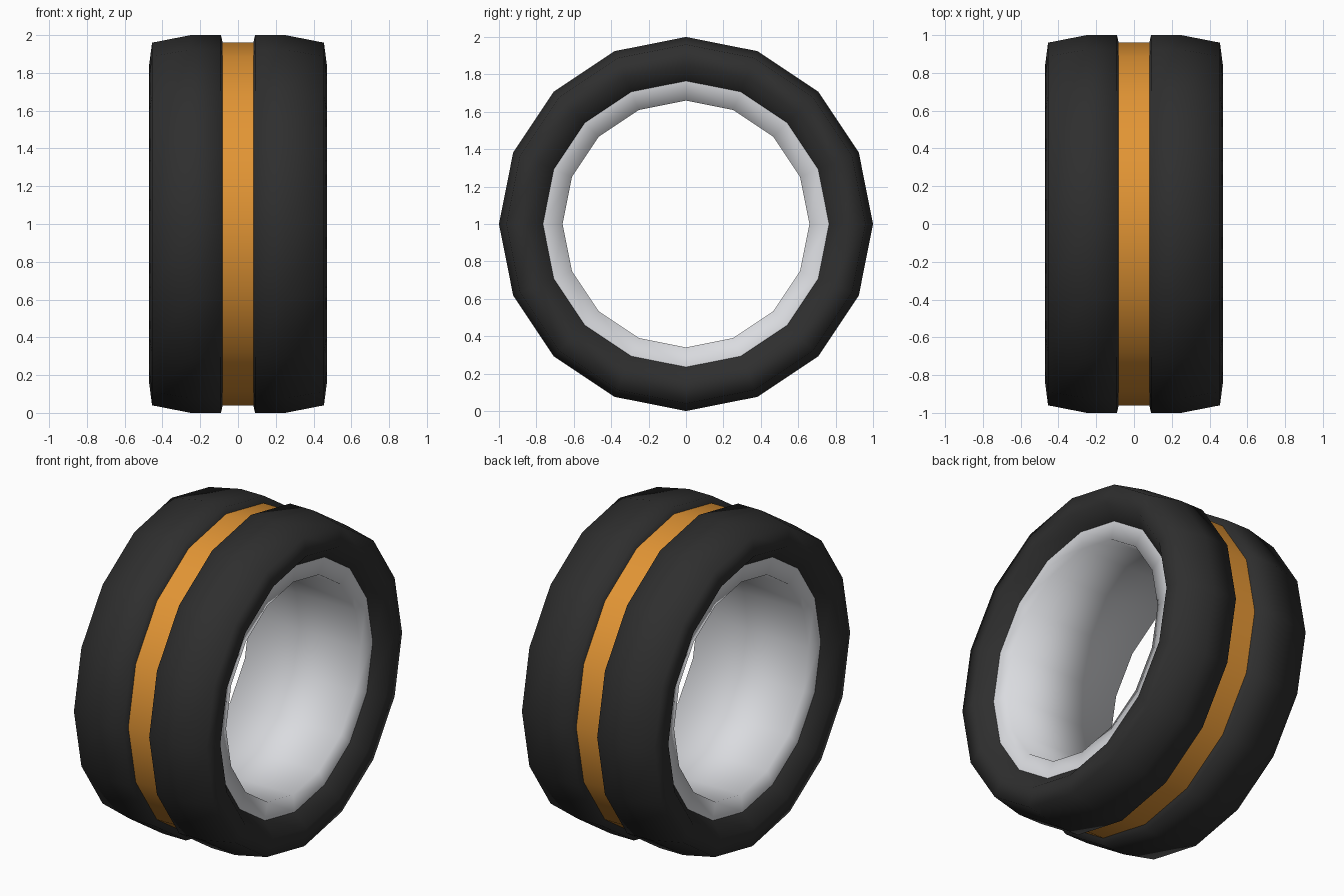
import bpy, bmesh
from math import sin, cos, pi

SIDES = 16

if "Cube" in bpy.data.objects:
    bpy.data.objects.remove(bpy.data.objects["Cube"], do_unlink=True)


def material(name, rgb, roughness):
    mat = bpy.data.materials.new(name)
    mat.use_nodes = True
    mat.diffuse_color = (*rgb, 1)
    bsdf = mat.node_tree.nodes["Principled BSDF"]
    bsdf.inputs["Base Color"].default_value = (*rgb, 1)
    bsdf.inputs["Roughness"].default_value = roughness
    return mat


def revolve(name, profile, mat):
    """Spin (x, radius) points around the wheel axle; +x travel faces outward."""
    bm = bmesh.new()
    rings = []
    for x, r in profile:
        angles = [2 * pi * i / SIDES for i in range(SIDES)]
        rings.append([bm.verts.new((x, r * sin(a), 1 + r * cos(a))) for a in angles])
    for a, b in zip(rings, rings[1:]):
        for i in range(SIDES):
            j = (i + 1) % SIDES
            bm.faces.new((a[i], b[i], b[j], a[j])).smooth = True
    mesh = bpy.data.meshes.new(name)
    bm.to_mesh(mesh)
    bm.free()
    mesh.materials.append(mat)
    obj = bpy.data.objects.new(name, mesh)
    bpy.context.collection.objects.link(obj)
    return obj


rubber = material("black rubber", (0.028, 0.028, 0.028), 0.8)
orange = material("orange", (0.76, 0.30, 0.035), 0.6)
silver = material("silver", (0.70, 0.71, 0.74), 0.5)

# Twin tyres, one on each side of the groove
tyre = [(0.075, 0.93), (0.09, 1.0), (0.25, 1.0), (0.455, 0.96), (0.47, 0.845), (0.39, 0.765)]
revolve("left_tyre", tyre, rubber)
revolve("right_tyre", [(-x, r) for x, r in reversed(tyre)], rubber)

# Coloured band in the groove
revolve("centre_band", [(-0.085, 0.96), (0.085, 0.96)], orange)

# Metal rim lining the open hole
revolve("rim", [(0.39, 0.765), (0.38, 0.66), (-0.38, 0.66), (-0.39, 0.765)], silver)
